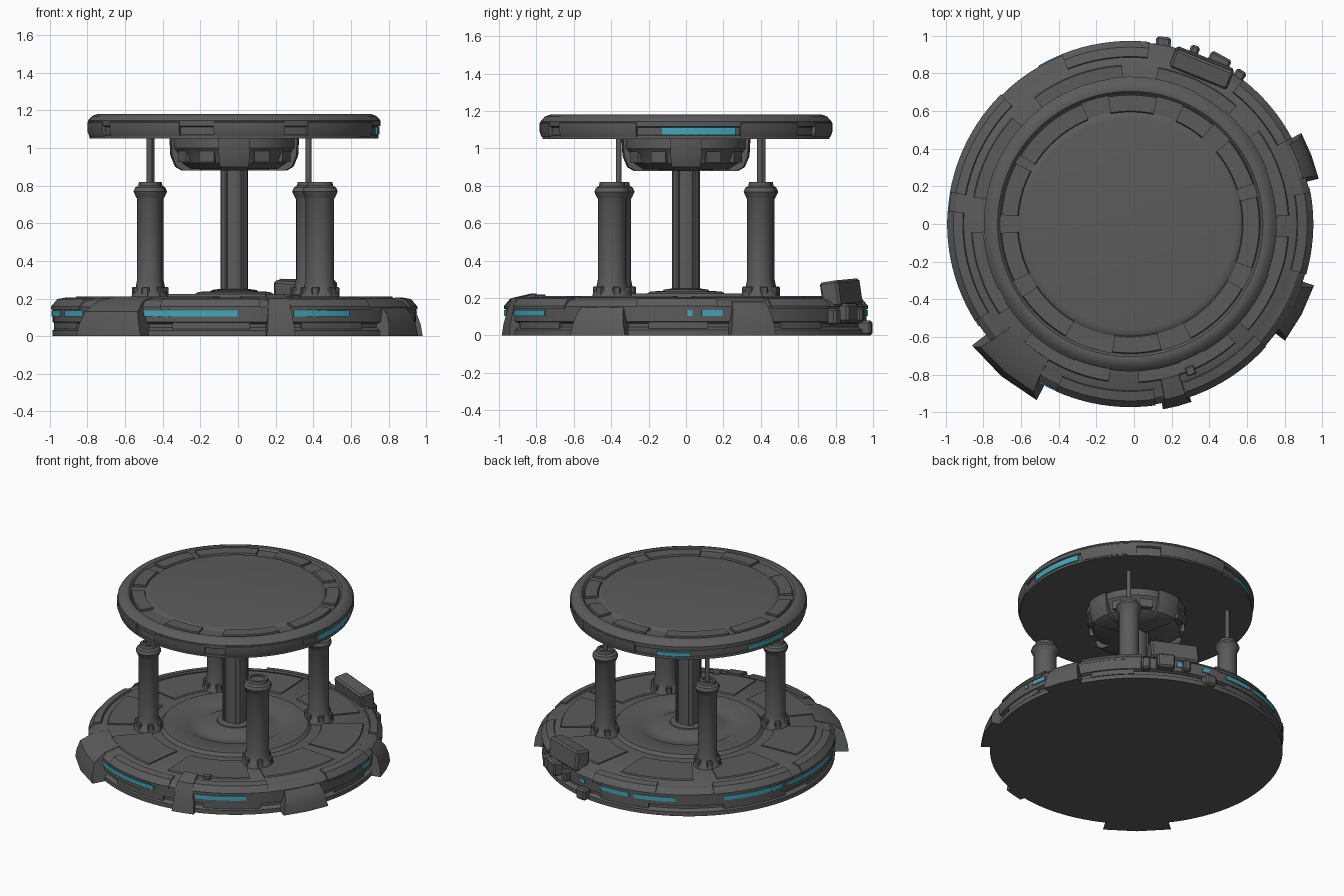
import bpy, bmesh, math, random

if "Cube" in bpy.data.objects:
    bpy.data.objects.remove(bpy.data.objects["Cube"])

random.seed(4)
CX = -0.02  # shared axis of the round parts


def material(name, rgb):
    m = bpy.data.materials.new(name)
    m.diffuse_color = (*rgb, 1)
    m.use_nodes = True
    m.node_tree.nodes["Principled BSDF"].inputs["Base Color"].default_value = m.diffuse_color
    return m


METAL = material("dark_grey_metal", (0.105, 0.105, 0.105))
GLOW = material("cyan_light", (0.055, 0.38, 0.48))


def finish(name, bm, mat, angle=32):
    bmesh.ops.recalc_face_normals(bm, faces=bm.faces)
    me = bpy.data.meshes.new(name)
    bm.to_mesh(me)
    bm.free()
    ob = bpy.data.objects.new(name, me)
    bpy.context.collection.objects.link(ob)
    me.materials.append(mat)
    bpy.ops.object.select_all(action='DESELECT')
    ob.select_set(True)
    bpy.context.view_layer.objects.active = ob
    bpy.ops.object.shade_smooth_by_angle(angle=math.radians(angle))
    return ob


def lathe(name, profile, x=CX, y=0.0, segs=96, mat=METAL):
    """Revolve an (r, z) profile; ends are capped flat."""
    bm = bmesh.new()
    rings = [[bm.verts.new((x + r * math.cos(2 * math.pi * i / segs),
                            y + r * math.sin(2 * math.pi * i / segs), z))
              for i in range(segs)] for r, z in profile]
    for a, b in zip(rings, rings[1:]):
        for i in range(segs):
            j = (i + 1) % segs
            bm.faces.new((a[i], a[j], b[j], b[i]))
    bm.faces.new(rings[0])
    bm.faces.new(rings[-1])
    return finish(name, bm, mat)


def arc_block(name, a0, a1, profile, mat=METAL, steps=None, taper=0):
    """Sweep a closed (r, z) section from angle a0 to a1 in degrees."""
    steps = steps or max(1, round(abs(a1 - a0) / 3))
    zmin = min(z for _, z in profile)
    bm = bmesh.new()
    mid = (a0 + a1) / 2
    secs = []
    for i in range(steps + 1):
        sec = []
        for r, z in profile:
            a = a0 + (a1 - a0) * i / steps
            a = math.radians(mid + (a - mid) * (1 - taper * (z - zmin)))
            sec.append(bm.verts.new((CX + r * math.cos(a), r * math.sin(a), z)))
        secs.append(sec)
    n = len(profile)
    for a, b in zip(secs, secs[1:]):
        for i in range(n):
            j = (i + 1) % n
            bm.faces.new((a[i], a[j], b[j], b[i]))
    bm.faces.new(secs[0])
    bm.faces.new(secs[-1])
    return finish(name, bm, mat)


def box(name, loc, size, rot=(0, 0, 0), bevel=0.012):
    bm = bmesh.new()
    bmesh.ops.create_cube(bm, size=1)
    bmesh.ops.scale(bm, vec=size, verts=bm.verts)
    if bevel:
        bmesh.ops.bevel(bm, geom=bm.edges[:], offset=bevel, segments=1, affect='EDGES')
    ob = finish(name, bm, METAL)
    ob.location = loc
    ob.rotation_euler = [math.radians(v) for v in rot]
    return ob


def rect(r0, r1, z0, z1):
    return [(r0, z0), (r1, z0), (r1, z1), (r0, z1)]


# base disk with grooved rim and stepped centre
lathe("base_disk", [(0.967, 0), (0.967, 0.03), (0.94, 0.045), (0.94, 0.065),
                    (0.965, 0.075), (0.966, 0.155), (0.93, 0.188), (0.88, 0.195),
                    (0.865, 0.203), (0.50, 0.203), (0.48, 0.224), (0.33, 0.224),
                    (0.31, 0.212), (0.23, 0.212), (0.19, 0.235), (0.10, 0.24)])
# deck panels and rim armour plates
for i in range(8):
    arc_block("deck_panel", i * 45 + 3, i * 45 + random.uniform(34, 42),
              [(0.56, 0.195), (0.85, 0.195), (0.84, 0.211), (0.57, 0.211)])
for a0, a1 in [(28, 52), (84, 112), (135, 170), (176, 212), (246, 278), (288, 318), (344, 370)]:
    arc_block("rim_plate", a0, a1, [(0.88, 0.18), (0.973, 0.142), (0.973, 0.158),
                                    (0.94, 0.197), (0.89, 0.206)])
    arc_block("lower_rim_plate", a0 + 4, a1 - 3, rect(0.90, 0.958, 0.038, 0.09))

# cyan strips in the base rim
for a0, a1 in [(66, 69), (77, 80), (88, 101), (103, 120), (139, 165), (167, 198), (202, 214),
               (240, 271), (289, 309), (5, 11.5), (0.5, 2)]:
    arc_block("base_light_strip", a0, a1, rect(0.964, 0.9725, 0.105, 0.135), GLOW)

# clamps around the base edge
clamps = [(217.5, 242, 1.06, 0.165), (280, 289, 1.0, 0.18),
          (323, 341.5, 1.03, 0.15), (13.5, 28, 1.03, 0.16)]
for a0, a1, r, h in clamps:
    arc_block("edge_clamp", a0, a1,
              [(0.84, 0), (r, 0), (r - 0.008, 0.06), (r - 0.03, h - 0.035),
               (0.95, h + 0.02), (0.84, h + 0.045)], steps=2, taper=1.2)

# tilted box and small fittings on the back edge
box("back_box", (0.36, 0.83, 0.225), (0.33, 0.105, 0.14), (8, 2, -22))
box("back_fitting", (0.155, 0.955, 0.04), (0.08, 0.08, 0.08), (0, 0, -6))
box("back_fitting", (0.32, 0.92, 0.11), (0.05, 0.06, 0.08), (0, 0, -20))
box("back_fitting", (0.45, 0.86, 0.12), (0.12, 0.08, 0.10), (0, 0, -29))
box("back_fitting", (0.56, 0.79, 0.10), (0.06, 0.06, 0.09), (0, 0, -35))
box("front_fitting", (0.30, -0.78, 0.205), (0.05, 0.05, 0.03), (0, 0, 20), 0.006)

# centre column with rails
lathe("centre_column", [(0.074, 0.2), (0.074, 1.06)], segs=16)
for k in range(4):
    a = math.radians(45 + 90 * k)
    box("column_rail", (CX + 0.066 * math.cos(a), 0.066 * math.sin(a), 0.57),
        (0.035, 0.04, 0.7), (0, 0, 45 + 90 * k), 0.005)
lathe("column_foot", [(0.13, 0.22), (0.12, 0.245), (0.085, 0.25)], segs=24)

# hub under the top: bowl with four arms and side boxes
lathe("hub_bowl", [(0.10, 0.885), (0.235, 0.888), (0.285, 0.92), (0.305, 0.97),
                   (0.33, 1.0), (0.33, 1.055)], segs=32)
for k in range(4):
    arc_block("hub_arm", 90 * k - 14, 90 * k + 14,
              [(0.06, 0.88), (0.28, 0.88), (0.315, 0.90), (0.34, 0.96),
               (0.345, 1.055), (0.06, 1.055)])
    for d in (-28, 28):
        arc_block("hub_side_box", 90 * k + d - 8, 90 * k + d + 8,
                  rect(0.25, 0.318, 0.925, 0.985), steps=1)

# four support pillars; the front right one has lost its rod
pillars = [("front_left", -0.47, -0.36, 0.068, True), ("front_right", 0.435, -0.395, 0.078, False),
           ("back_left", -0.46, 0.41, 0.066, True), ("back_right", 0.375, 0.395, 0.07, True)]
for side, x, y, r, has_rod in pillars:
    lathe(side + "_pillar", [(r + 0.03, 0.195), (r + 0.025, 0.225), (r + 0.008, 0.245),
                             (r + 0.004, 0.27), (r - 0.002, 0.30), (r - 0.002, 0.73),
                             (r + 0.004, 0.74), (r + 0.017, 0.768), (r + 0.008, 0.79),
                             (r - 0.008, 0.80), (r - 0.012, 0.82), (r - 0.03, 0.82),
                             (r - 0.03, 0.81)], x, y, 16)
    for k in range(6):
        a = math.radians(60 * k + 15)
        box(side + "_foot_lug", (x + (r + 0.01) * math.cos(a), y + (r + 0.01) * math.sin(a), 0.232),
            (0.03, 0.04, 0.06), (0, 0, 60 * k + 15), 0.006)
    if has_rod:
        lathe(side + "_rod", [(0.015, 0.8), (0.015, 1.06)], x, y, 12)

# round top with a shallow slot around its edge for the lights
lathe("top_disk", [(0.768, 1.05), (0.768, 1.068), (0.762, 1.071), (0.762, 1.112),
                   (0.777, 1.118), (0.778, 1.145), (0.755, 1.17), (0.725, 1.181),
                   (0.705, 1.178), (0.692, 1.164), (0.60, 1.164), (0.585, 1.174),
                   (0.56, 1.177)])
for a0, a1 in [(-20, 12), (18, 40), (112, 148), (152, 176), (184, 206), (214, 240),
               (262, 284), (298, 330), (50, 66), (78, 100)]:
    arc_block("top_plate", a0, a1, [(0.59, 1.155), (0.69, 1.155), (0.685, 1.18), (0.6, 1.18)])
for a0, a1 in [(22, 50), (62, 98), (184, 206), (212, 248), (262, 290), (300, 340)]:
    arc_block("top_edge_plate", a0, a1, [(0.73, 1.06), (0.772, 1.06), (0.783, 1.09),
                                         (0.783, 1.135), (0.755, 1.16), (0.73, 1.15)])

# cyan strips in the top edge
for a0, a1, z0, z1 in [(-10, 20, 1.072, 1.112), (109, 126, 1.072, 1.098), (156, 180, 1.072, 1.1)]:
    arc_block("top_light_strip", a0, a1, rect(0.762, 0.771, z0, z1), GLOW)
